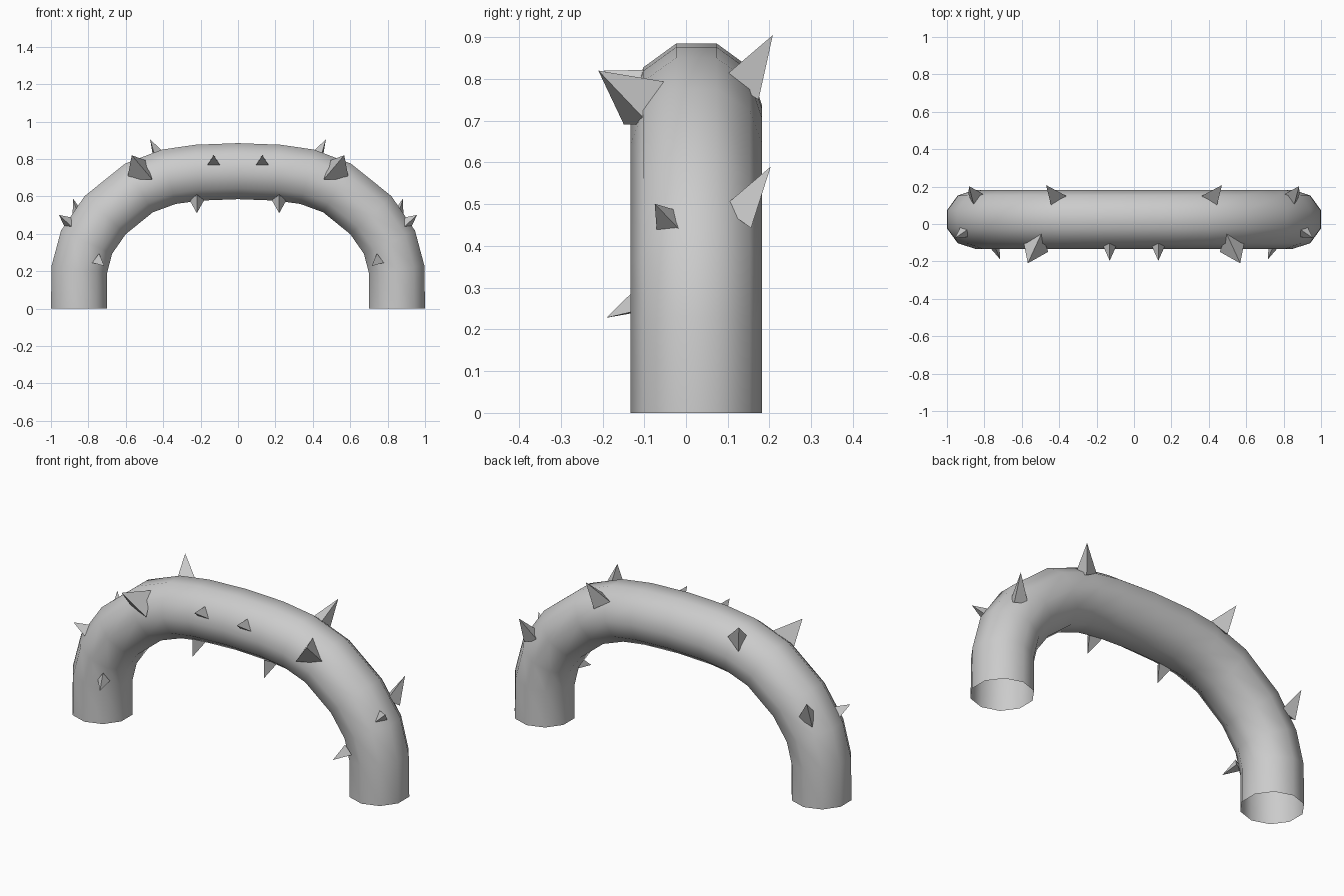
import bpy, math
from mathutils import Vector

cube = bpy.data.objects.get("Cube")
if cube:
    bpy.data.objects.remove(cube, do_unlink=True)

grey = bpy.data.materials.new("plain grey")
grey.use_nodes = True
grey.diffuse_color = (0.6, 0.6, 0.6, 1)
grey.node_tree.nodes["Principled BSDF"].inputs["Base Color"].default_value = (0.6, 0.6, 0.6, 1)

SIDES, RADIUS, MID_Y = 10, 0.1575, 0.025


def add_mesh(name, verts, faces, smooth_angle):
    mesh = bpy.data.meshes.new(name)
    mesh.from_pydata(verts, [], faces)
    mesh.materials.append(grey)
    obj = bpy.data.objects.new(name, mesh)
    bpy.context.collection.objects.link(obj)
    bpy.ops.object.select_all(action='DESELECT')
    obj.select_set(True)
    bpy.context.view_layer.objects.active = obj
    bpy.ops.object.shade_smooth_by_angle(angle=math.radians(smooth_angle))
    return obj


# Arched stem: ten-sided tube swept along a mirrored path, open at both feet
half = [(0.85, 0), (0.848, 0.21), (0.81, 0.355), (0.71, 0.5),
        (0.53, 0.645), (0.37, 0.705), (0.215, 0.727)]
path = [Vector((x, MID_Y, z)) for x, z in
        half + [(0, 0.735)] + [(-x, z) for x, z in reversed(half)]]
verts, faces = [], []
for i, centre in enumerate(path):
    if i in (0, len(path) - 1):
        outward = Vector((1 if i == 0 else -1, 0, 0))
    else:
        along = ((centre - path[i - 1]).normalized()
                 + (path[i + 1] - centre).normalized()).normalized()
        outward = Vector((along.z, 0, -along.x))
    for k in range(SIDES):
        a = math.tau * k / SIDES
        verts.append(centre + RADIUS * (math.cos(a) * Vector((0, 1, 0)) + math.sin(a) * outward))
for i in range(len(path) - 1):
    for k in range(SIDES):
        a, b = i * SIDES + k, i * SIDES + (k + 1) % SIDES
        faces.append((a, a + SIDES, b + SIDES, b))
add_mesh("arched_stem", verts, faces, 60)


# Thorns: three-sided spikes, with one base corner turned towards a given direction
def add_thorn(name, base, tip, radius, corner, side):
    base, tip = Vector(base), Vector(tip)
    axis = (tip - base).normalized()
    u = Vector(corner)
    u = (u - axis * u.dot(axis)).normalized()
    v = axis.cross(u)
    pts = [base + radius * (math.cos(a) * u + math.sin(a) * v)
           for a in (math.tau * k / 3 for k in range(3))] + [tip]
    tris = [(0, 1, 3), (1, 2, 3), (2, 0, 3), (2, 1, 0)]
    if side < 0:
        pts = [Vector((-p.x, p.y, p.z)) for p in pts]
        tris = [t[::-1] for t in tris]
    add_mesh(name, pts, tris, 30)


UP, DOWN, FRONT = (0, 0, 1), (0, 0, -1), (0, -1, 0)
thorns = {
    "front_top_thorn": ((0.13, -0.1, 0.78), (0.13, -0.197, 0.82), 0.045, UP),
    "underside_thorn": ((0.22, -0.045, 0.59), (0.22, -0.085, 0.51), 0.045, UP),
    "large_shoulder_thorn": ((0.515, -0.095, 0.725), (0.568, -0.21, 0.82), 0.085, UP),
    "inner_leg_thorn": ((0.748, -0.11, 0.262), (0.715, -0.19, 0.228), 0.036, UP),
    "outer_leg_thorn": ((0.895, -0.033, 0.45), (0.957, -0.075, 0.501), 0.042, UP),
    "back_leg_thorn": ((0.845, 0.133, 0.468), (0.883, 0.203, 0.59), 0.052, FRONT),
    "back_shoulder_thorn": ((0.415, 0.137, 0.785), (0.47, 0.208, 0.905), 0.058, DOWN),
}
for name, spec in thorns.items():
    for side, label in ((1, "left_"), (-1, "right_")):
        add_thorn(label + name, *spec, side)
